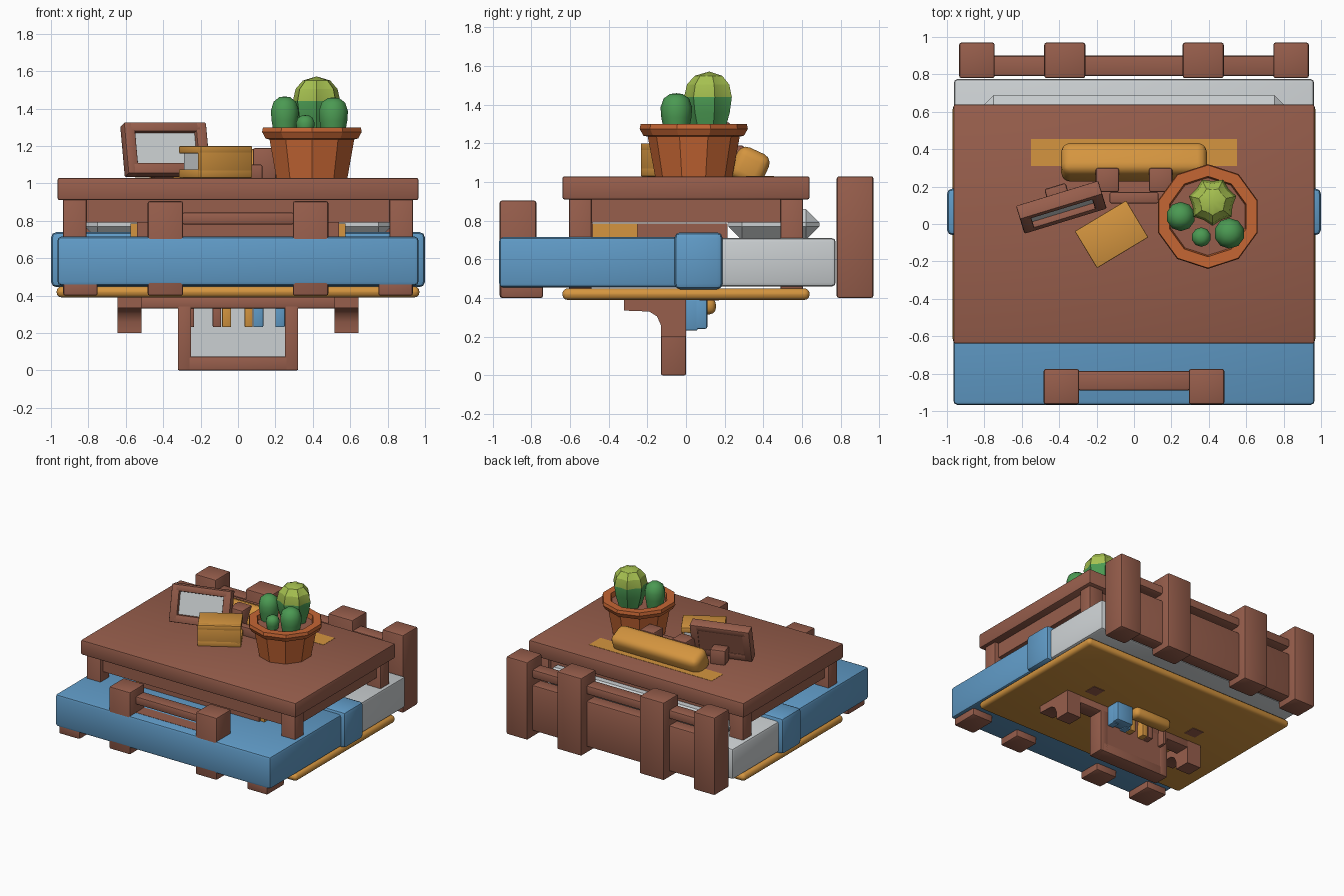
import bpy, bmesh, math
from mathutils import Matrix, Vector

if "Cube" in bpy.data.objects:
    bpy.data.objects.remove(bpy.data.objects["Cube"])


def mat(name, r, g, b):
    m = bpy.data.materials.new(name)
    m.diffuse_color = (r, g, b, 1)
    m.use_nodes = True
    m.node_tree.nodes["Principled BSDF"].inputs["Base Color"].default_value = m.diffuse_color
    return m


BROWN = mat("brown wood", 0.31, 0.112, 0.072)
BLUE = mat("blue blanket", 0.118, 0.33, 0.575)
OCHRE = mat("ochre", 0.66, 0.30, 0.05)
WHITE = mat("pale grey", 0.60, 0.63, 0.645)
CLAY = mat("terracotta", 0.56, 0.132, 0.034)
GREEN = mat("cactus green", 0.07, 0.32, 0.085)
LIME = mat("light green", 0.38, 0.53, 0.08)


def finish(name, bm, mats, angle=35):
    bmesh.ops.recalc_face_normals(bm, faces=bm.faces)
    me = bpy.data.meshes.new(name)
    bm.to_mesh(me)
    bm.free()
    ob = bpy.data.objects.new(name, me)
    bpy.context.collection.objects.link(ob)
    for m in mats:
        me.materials.append(m)
    bpy.context.view_layer.objects.active = ob
    ob.select_set(True)
    bpy.ops.object.shade_smooth_by_angle(angle=math.radians(angle))
    ob.select_set(False)
    return ob


def box(name, x, y, z, m, bev=0.012, seg=2, rot=None):
    """Bevelled box from ranges, optionally turned by a matrix."""
    bm = bmesh.new()
    size = (x[1] - x[0], y[1] - y[0], z[1] - z[0])
    bmesh.ops.create_cube(bm, size=1, matrix=Matrix.Diagonal((*size, 1)))
    if bev:
        bmesh.ops.bevel(bm, geom=bm.edges[:], offset=bev, segments=seg,
                        profile=0.5, affect='EDGES')
    c = Vector(((x[0] + x[1]) / 2, (y[0] + y[1]) / 2, (z[0] + z[1]) / 2))
    bm.transform(Matrix.Translation(c))
    if rot:
        bm.transform(rot)
    return finish(name, bm, [m])


def pair(name, x, y, z, m, **k):
    box(name + "_right", x, y, z, m, **k)
    box(name + "_left", (-x[1], -x[0]), y, z, m, **k)


def lathe(name, profile, centre, sides, mats, rib=0.0, rule=None, angle=35):
    """Turned shape; rib pulls in every second vertex column."""
    bm = bmesh.new()
    rings = []
    for r, z in profile:
        if r == 0:
            rings.append([bm.verts.new((centre[0], centre[1], z))] * sides)
            continue
        ring = []
        for i in range(sides):
            a = 2 * math.pi * (i + 0.5) / sides
            q = r * (1 - rib * (i % 2))
            ring.append(bm.verts.new((centre[0] + q * math.cos(a), centre[1] + q * math.sin(a), z)))
        rings.append(ring)
    for lo, hi in zip(rings, rings[1:]):
        for i in range(sides):
            j = (i + 1) % sides
            vs = list(dict.fromkeys([lo[i], lo[j], hi[j], hi[i]]))
            f = bm.faces.new(vs)
            if rule:
                f.material_index = rule(f.calc_center_median())
    return finish(name, bm, mats, angle)


# Bed: mattress, blanket, folded band, pillow
box("mattress", (-0.963, 0.963), (-0.5, 0.775), (0.46, 0.71), WHITE, bev=0.02)
box("blanket", (-0.965, 0.965), (-0.967, 0.0), (0.455, 0.715), BLUE, bev=0.02)
box("blanket_fold", (-1, 1), (-0.06, 0.19), (0.445, 0.74), BLUE, bev=0.03)
box("pillow", (-0.82, 0.82), (0.22, 0.69), (0.70, 0.86), WHITE, bev=0.07, seg=1)

# Headboard and footboard
for label, x in (("outer", (0.745, 0.935)), ("inner", (0.26, 0.48))):
    pair("headboard_post_" + label, x, (0.78, 0.97), (0.4, 1.03), BROWN)
box("headboard_panel", (-0.85, 0.85), (0.79, 0.9), (0.45, 0.82), BROWN)
box("headboard_rail", (-0.85, 0.85), (0.79, 0.9), (0.875, 0.945), BROWN)
pair("footboard_post", (0.293, 0.483), (-0.964, -0.775), (0.4, 0.905), BROWN)
pair("footboard_outer_foot", (0.75, 0.935), (-0.96, -0.74), (0.4, 0.5), BROWN)
box("footboard_panel", (-0.3, 0.3), (-0.89, -0.785), (0.47, 0.717), BROWN, bev=0)
box("footboard_rail", (-0.3, 0.3), (-0.89, -0.785), (0.78, 0.845), BROWN)

# Table with legs, aprons and a box beneath
box("table_top", (-0.965, 0.965), (-0.64, 0.64), (0.91, 1.03), BROWN)
for y in ((-0.605, -0.49), (0.49, 0.605)):
    pair("table_leg", (0.81, 0.935), y, (0.4, 0.92), BROWN, bev=0.006)
    box("table_apron_long", (-0.83, 0.83), (y[0] + 0.03, y[1] - 0.03), (0.79, 0.92), BROWN, bev=0)
pair("table_apron_side", (0.85, 0.9), (-0.5, 0.5), (0.79, 0.92), BROWN, bev=0)
box("under_table_front", (-0.54, 0.54), (-0.5, -0.485), (0.6, 0.79), BROWN, bev=0)
box("under_table_ochre_box", (-0.575, 0.575), (-0.484, -0.25), (0.6, 0.785), OCHRE, bev=0)
box("under_table_brown_box", (-0.54, 0.54), (-0.25, 0.215), (0.6, 0.785), BROWN, bev=0)
box("table_inlay", (-0.55, 0.55), (0.31, 0.455), (1.026, 1.032), OCHRE, bev=0)

# Rug with small foot marks underneath
box("rug", (-0.97, 0.97), (-0.64, 0.64), (0.39, 0.45), OCHRE, bev=0.028, seg=3)
pair("rug_peg", (0.43, 0.53), (0.07, 0.17), (0.386, 0.45), BROWN, bev=0)

# Wall shelf with hooked brackets
box("shelf_board", (-0.53, 0.53), (-0.13, 0.0), (0.33, 0.395), BROWN)
profile = [(-0.32, 0.4), (0, 0.4), (0, 0.2), (-0.13, 0.2), (-0.13, 0.26),
           (-0.15, 0.305), (-0.19, 0.33), (-0.32, 0.335)]
for s in (-1, 1):
    bm = bmesh.new()
    face = bm.faces.new([bm.verts.new((s * 0.58 - 0.063, y, z)) for y, z in profile])
    ext = bmesh.ops.extrude_face_region(bm, geom=[face])
    bmesh.ops.translate(bm, vec=(0.126, 0, 0),
                        verts=[v for v in ext["geom"] if isinstance(v, bmesh.types.BMVert)])
    finish("shelf_bracket", bm, [BROWN])

# Hanging picture frame
pair("wall_frame_side", (0.25, 0.322), (-0.13, 0), (0, 0.39), BROWN, bev=0.008)
box("wall_frame_bottom", (-0.3, 0.3), (-0.13, 0), (0, 0.075), BROWN, bev=0.008)
box("wall_frame_back", (-0.3, 0.3), (-0.05, -0.002), (0.02, 0.39), BROWN, bev=0)
box("wall_frame_pane", (-0.255, 0.255), (-0.07, -0.05), (0.07, 0.38), WHITE, bev=0)

# Small books on the shelf
for x0, x1, m in ((-0.26, -0.235, BROWN), (-0.135, -0.09, BROWN), (-0.085, -0.037, OCHRE),
                  (0.035, 0.078, OCHRE), (0.082, 0.135, BLUE), (0.2, 0.25, BLUE)):
    box("shelf_book", (x0, x1), (-0.115, 0.06), (0.232, 0.39), m, bev=0.005)
box("shelf_blue_box", (0.1, 0.25), (0.0, 0.11), (0.24, 0.4), BLUE, bev=0.01)
box("shelf_roll", (-0.24, 0.1), (0.05, 0.155), (0.315, 0.4), OCHRE, bev=0.035, seg=3)

# Rounded lamp with its wooden holder on the table
lamp_turn = (Matrix.Translation((0, 0.33, 1.08)) @ Matrix.Rotation(math.radians(-25), 4, 'X'))
box("lamp_shade", (-0.39, 0.39), (-0.09, 0.09), (-0.09, 0.09), OCHRE, bev=0.05, seg=3, rot=lamp_turn)
pair("lamp_bracket", (0.08, 0.205), (0.17, 0.3), (1.02, 1.19), BROWN)
box("lamp_bar", (-0.13, 0.13), (0.11, 0.17), (1.02, 1.1), BROWN, bev=0.008)

# Leaning photo frame, built upright then tilted and turned
turn = (Matrix.Translation((-0.375, 0.045, 1.045)) @ Matrix.Rotation(math.radians(17), 4, 'Z')
        @ Matrix.Rotation(math.radians(-17), 4, 'X'))
for x in ((-0.23, -0.17), (0.17, 0.23)):
    box("photo_frame_side", x, (-0.035, 0.045), (0, 0.285), BROWN, bev=0.008, rot=turn)
for z in ((0, 0.06), (0.235, 0.285)):
    box("photo_frame_rail", (-0.2, 0.2), (-0.035, 0.045), z, BROWN, bev=0.008, rot=turn)
box("photo_frame_back", (-0.2, 0.2), (0.01, 0.04), (0.02, 0.27), BROWN, bev=0, rot=turn)
box("photo_frame_pane", (-0.18, 0.18), (0.0, 0.01), (0.04, 0.25), WHITE, bev=0, rot=turn)
stand = Matrix.Translation((-0.375, 0.045, 1.03)) @ Matrix.Rotation(math.radians(17), 4, 'Z')
box("photo_frame_stand", (-0.06, 0.06), (0.06, 0.165), (0, 0.12), BROWN, rot=stand)

# Thick book lying on the table
turn = Matrix.Translation((-0.12, -0.055, 1.03)) @ Matrix.Rotation(math.radians(31), 4, 'Z')
for z in ((0, 0.045), (0.13, 0.17)):
    box("book_cover", (-0.16, 0.16), (-0.115, 0.115), z, OCHRE, bev=0.005, rot=turn)
box("book_spine", (-0.16, 0.16), (-0.115, -0.08), (0, 0.17), OCHRE, bev=0.005, rot=turn)
box("book_pages", (-0.14, 0.14), (-0.09, 0.095), (0.03, 0.14), WHITE, bev=0, rot=turn)

# Plant pot, soil and cacti
POT = (0.395, 0.04)
lathe("plant_pot", [(0, 1.03), (0.2, 1.03), (0.238, 1.235), (0.26, 1.24), (0.28, 1.275),
                    (0.275, 1.3), (0.215, 1.3), (0.205, 1.25), (0, 1.25)], POT, 10, [CLAY], angle=20)
lathe("soil", [(0.208, 1.24), (0.208, 1.262), (0, 1.265)], POT, 10, [BROWN])
big = [(0.085, 1.25), (0.118, 1.36), (0.13, 1.44), (0.115, 1.505), (0.075, 1.55), (0, 1.572)]
lathe("large_cactus", big, (0.42, 0.12), 14, [GREEN, LIME], rib=0.16,
      rule=lambda c: int(c.z > 1.46), angle=25)
for x, y, r, top in ((0.25, 0.04, 0.078, 1.465), (0.51, -0.05, 0.082, 1.46), (0.36, -0.07, 0.052, 1.365)):
    h = top - 1.25
    lathe("small_cactus", [(r * 0.75, 1.25), (r * 0.95, 1.25 + h * 0.4), (r, 1.25 + h * 0.65),
                           (r * 0.8, 1.25 + h * 0.87), (r * 0.4, top - h * 0.02), (0, top)],
          (x, y), 10, [GREEN], angle=50)
